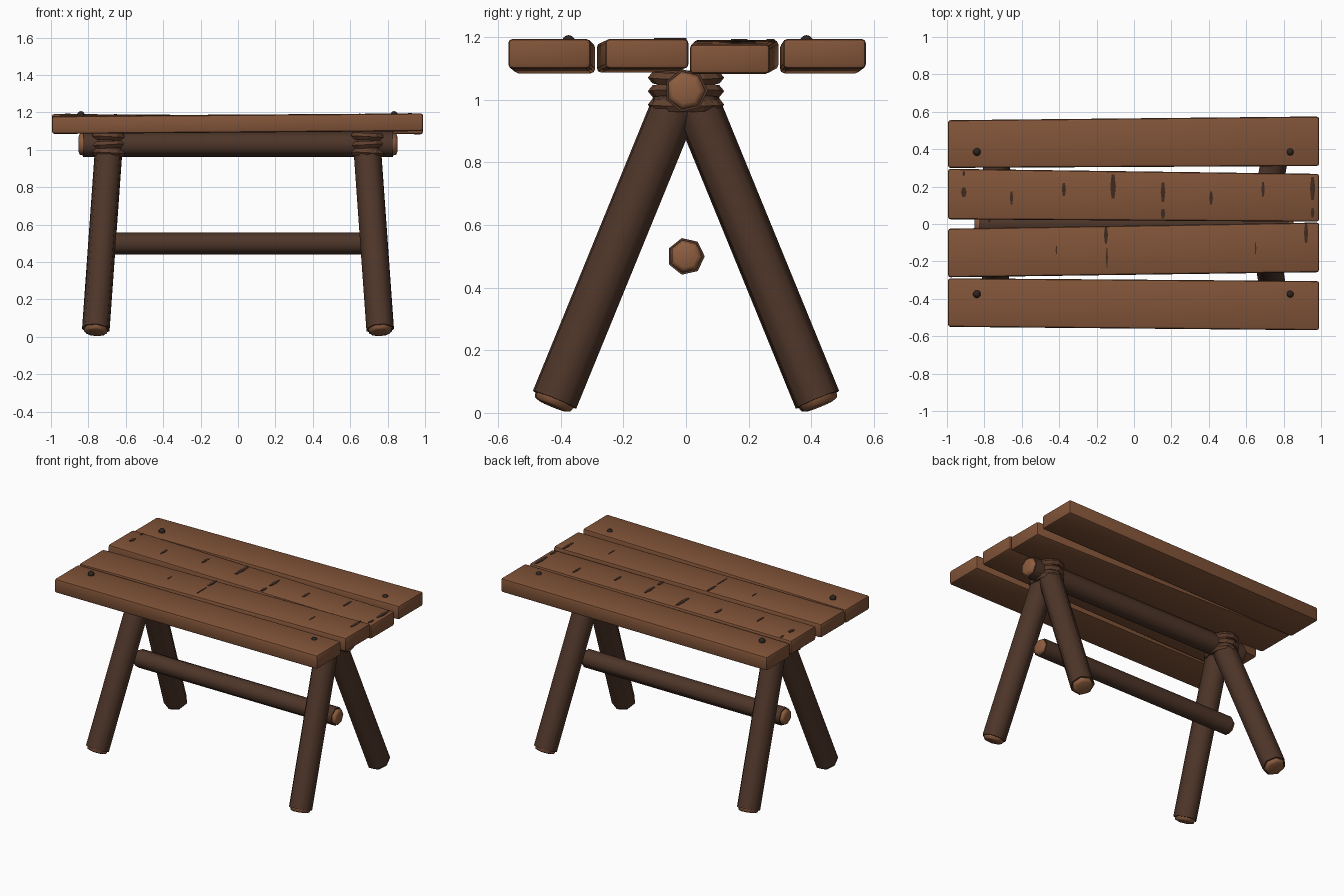
import bpy, bmesh, math
from mathutils import Vector, Matrix

if "Cube" in bpy.data.objects:
    bpy.data.objects.remove(bpy.data.objects["Cube"], do_unlink=True)


def material(name, rgb):
    m = bpy.data.materials.new(name)
    m.use_nodes = True
    m.diffuse_color = (*rgb, 1)
    m.node_tree.nodes["Principled BSDF"].inputs["Base Color"].default_value = (*rgb, 1)
    return m


PLANK = material("plank wood", (0.22, 0.088, 0.04))
END = material("cut wood", (0.27, 0.11, 0.05))
BARK = material("dark bark", (0.076, 0.036, 0.022))
ROPE = material("rope brown", (0.12, 0.052, 0.028))
IRON = material("dark iron", (0.026, 0.018, 0.014))
CRACK = material("crack brown", (0.05, 0.024, 0.014))


def finish(name, bm, mats, smooth=None):
    bmesh.ops.recalc_face_normals(bm, faces=bm.faces)
    me = bpy.data.meshes.new(name)
    bm.to_mesh(me)
    bm.free()
    ob = bpy.data.objects.new(name, me)
    bpy.context.collection.objects.link(ob)
    for m in mats:
        me.materials.append(m)
    if smooth:
        bpy.ops.object.select_all(action='DESELECT')
        ob.select_set(True)
        bpy.context.view_layer.objects.active = ob
        bpy.ops.object.shade_smooth_by_angle(angle=math.radians(smooth))
    return ob


def log(name, a, b, r, sides=7):
    """Bark-covered log from a to b with a paler stub at each end."""
    a, b = Vector(a), Vector(b)
    half = (b - a).length / 2
    ends = [(0.022, 0.6), (0.016, 0.82), (0, 0.88), (0, 1)]
    profile = [(-half - d, s * r) for d, s in ends]
    profile += [(half + d, s * r) for d, s in reversed(ends)]
    bm = bmesh.new()
    rings = []
    for z, rad in profile:
        rings.append([bm.verts.new((rad * math.cos(t), rad * math.sin(t), z))
                      for t in (math.tau * i / sides for i in range(sides))])
    for k, (lo, hi) in enumerate(zip(rings, rings[1:])):
        for i in range(sides):
            j = (i + 1) % sides
            f = bm.faces.new((lo[i], lo[j], hi[j], hi[i]))
            f.material_index = 0 if 2 <= k <= 4 else 1
    for ring in (rings[0], rings[-1]):
        bm.faces.new(ring).material_index = 1
    rot = (b - a).to_track_quat('Z', 'Y').to_matrix().to_4x4()
    bm.transform(Matrix.Translation((a + b) / 2) @ rot)
    return finish(name, bm, [BARK, END], 55)


# Splayed legs, ridge beam and stretcher
for sx, side in ((-1, "right"), (1, "left")):
    for sy, end in ((-1, "front"), (1, "back")):
        log(f"{end}_{side}_leg", (sx * 0.76, sy * 0.42, 0.042),
            (sx * 0.688, sy * 0.008, 1.05), 0.075)
log("ridge_beam", (-0.83, 0, 1.03), (0.83, 0, 1.03), 0.07)
log("stretcher", (-0.74, 0, 0.5), (0.74, 0, 0.5), 0.06)

# Rope lashings around the leg joints
for sx, side in ((-1, "right"), (1, "left")):
    for i in range(3):
        bpy.ops.mesh.primitive_torus_add(
            major_radius=0.1, minor_radius=0.022, major_segments=12, minor_segments=5,
            location=(sx * 0.692, 0, 0.985 + 0.043 * i),
            rotation=(0, math.radians(3 * (-1) ** i), 0))
        ob = bpy.context.object
        ob.name = f"{side}_lashing_{i + 1}"
        ob.scale = (0.8, 1, 0.9)
        ob.data.materials.append(ROPE)


def plank(name, left, right, z_left, z_right, thick=0.095):
    """Slightly skewed board; left and right are y ranges at its two ends."""
    bm = bmesh.new()
    loops = []
    for x, (y0, y1), z in ((-0.995, left, z_left), (0.99, right, z_right)):
        loops.append([bm.verts.new((x, y, h)) for y, h in
                      ((y0, z), (y1, z), (y1, z - thick), (y0, z - thick))])
    for i in range(4):
        j = (i + 1) % 4
        bm.faces.new((loops[0][i], loops[0][j], loops[1][j], loops[1][i]))
    for loop in loops:
        bm.faces.new(loop)
    bmesh.ops.bevel(bm, geom=bm.edges[:], offset=0.014, segments=2,
                    profile=0.5, affect='EDGES')
    return finish(name, bm, [PLANK], 40)


# Table top
plank("back_plank", (0.3, 0.555), (0.31, 0.575), 1.18, 1.195)
plank("back_middle_plank", (0.025, 0.295), (0.012, 0.268), 1.192, 1.178)
plank("front_middle_plank", (-0.285, -0.025), (-0.258, 0.008), 1.182, 1.195)
plank("front_plank", (-0.55, -0.29), (-0.568, -0.305), 1.18, 1.195)


# Cracks as thin slivers: x, y centre, width, length
def cracks(name, z_left, z_right, marks):
    bm = bmesh.new()
    for x, y, w, h in marks:
        z = z_left + (z_right - z_left) * (x + 1) / 2
        bmesh.ops.create_cone(
            bm, cap_ends=True, segments=6, radius1=0.5, radius2=0.5, depth=0.005,
            matrix=Matrix.Translation((x, y, z)) @ Matrix.Diagonal((w, h, 1, 1))
            @ Matrix.Rotation(math.pi / 2, 4, 'Z'))
    finish(name, bm, [CRACK])


cracks("back_plank_cracks", 1.192, 1.178, [
    (-0.91, 0.17, 0.03, 0.06), (-0.91, 0.27, 0.015, 0.03), (-0.655, 0.14, 0.018, 0.08),
    (-0.375, 0.185, 0.022, 0.08), (-0.112, 0.2, 0.03, 0.15), (0.155, 0.17, 0.025, 0.12),
    (0.155, 0.055, 0.025, 0.06), (0.412, 0.14, 0.02, 0.08), (0.69, 0.185, 0.018, 0.09),
    (0.955, 0.19, 0.028, 0.14), (0.955, 0.06, 0.02, 0.06)])
cracks("front_plank_cracks", 1.182, 1.195, [
    (-0.415, -0.14, 0.008, 0.05), (-0.15, -0.06, 0.022, 0.1), (-0.145, -0.18, 0.01, 0.12),
    (0.65, -0.13, 0.008, 0.07), (0.92, -0.05, 0.022, 0.12)])

# Nail heads
for x in (-0.84, 0.835):
    for y in (-0.375, 0.385):
        bpy.ops.mesh.primitive_uv_sphere_add(segments=10, ring_count=6, radius=0.021,
                                             location=(x, y, 1.186))
        nail = bpy.context.object
        nail.name = f"{'back' if y > 0 else 'front'}_{'left' if x > 0 else 'right'}_nail"
        nail.data.materials.append(IRON)
        bpy.ops.object.shade_smooth_by_angle(angle=math.radians(60))
